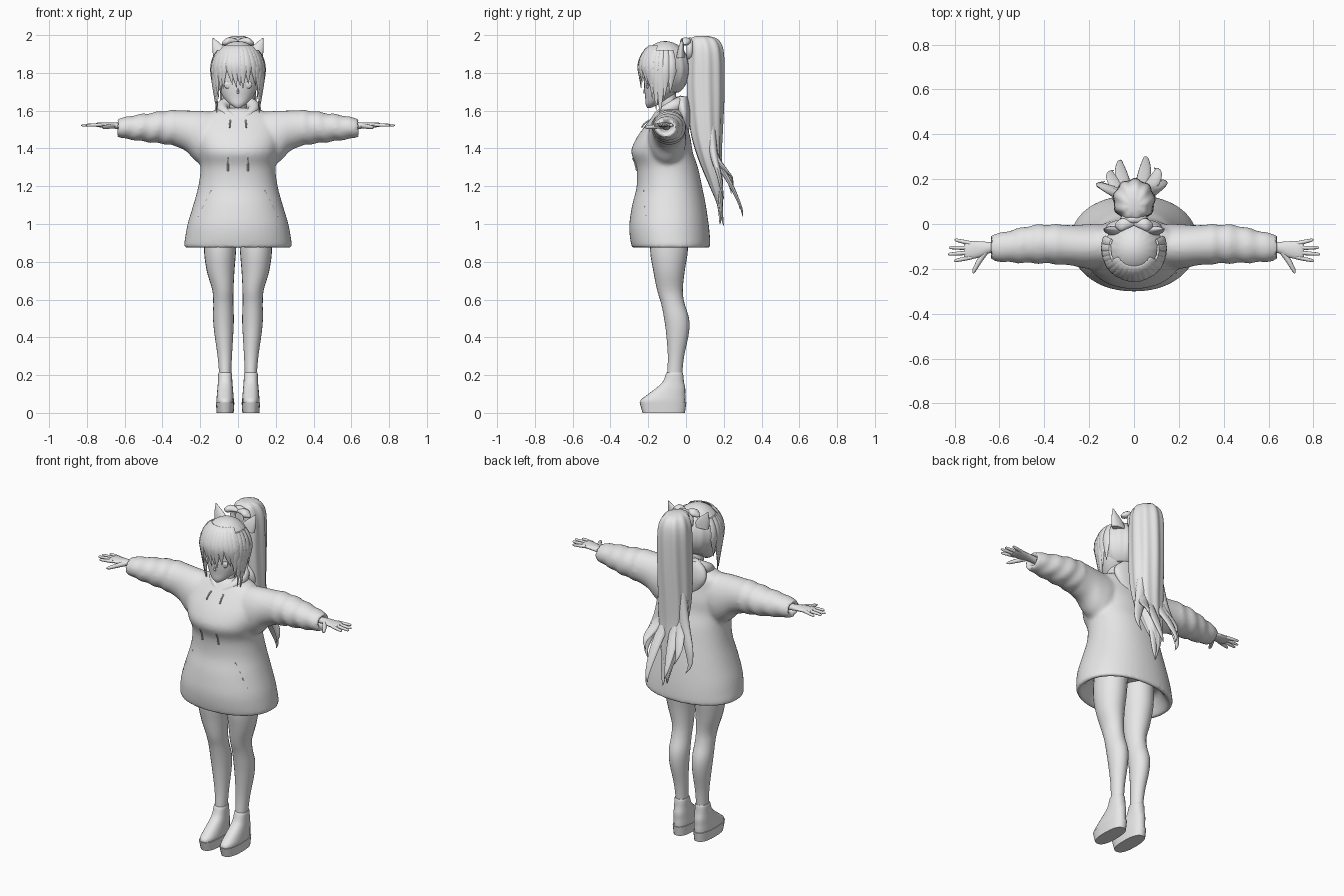
import bpy, bmesh, math, random
from mathutils import Vector

random.seed(4)
if "Cube" in bpy.data.objects:
    bpy.data.objects.remove(bpy.data.objects["Cube"])

GREY = (0.8, 0.8, 0.8, 1)
mat = bpy.data.materials.new("plain_grey")
mat.use_nodes = True
mat.diffuse_color = GREY
mat.node_tree.nodes["Principled BSDF"].inputs["Base Color"].default_value = GREY
made = []
SIDES = (("left", 1), ("right", -1))


def finish(name, mesh):
    mesh.materials.clear()
    mesh.materials.append(mat)
    ob = bpy.data.objects.new(name, mesh)
    bpy.context.collection.objects.link(ob)
    made.append(ob)
    return ob


def smooth_rows(rows, sub):
    """Catmull-Rom interpolation of profile rows."""
    out, n = [], len(rows)
    for i in range(n - 1):
        quad = [rows[max(i - 1, 0)], rows[i], rows[i + 1], rows[min(i + 2, n - 1)]]
        for k in range(sub):
            t = k / sub
            out.append([0.5 * (2 * b + (c - a) * t + (2 * a - 5 * b + 4 * c - d) * t * t
                        + (3 * b - a - 3 * c + d) * t ** 3) for a, b, c, d in zip(*quad)])
    return out + [list(rows[-1])]


def rings(rows, axis="z", side=1, seg=24, sub=4, power=1, bump=None):
    """Elliptical cross-sections: position, two centres, two radii."""
    result = []
    for p, a, b, ra, rb in smooth_rows(rows, sub):
        ring = []
        for i in range(seg):
            t = math.tau * i / seg
            c, s = math.cos(t), math.sin(t)
            k = 1 + (bump(p, t) if bump else 0)
            u = a + ra * k * math.copysign(abs(c) ** power, c)
            v = b + rb * k * math.copysign(abs(s) ** power, s)
            ring.append((u * side, v, p) if axis == "z" else (p * side, u, v))
        result.append(ring)
    return result


def shell(name, *groups):
    """Skin one or more stacks of rings, capping both ends."""
    bm = bmesh.new()
    for group in groups:
        loops = [[bm.verts.new(co) for co in ring] for ring in group]
        n = len(loops[0])
        for lo, hi in zip(loops, loops[1:]):
            for i in range(n):
                j = (i + 1) % n
                bm.faces.new((lo[i], lo[j], hi[j], hi[i]))
        bm.faces.new(loops[0])
        bm.faces.new(loops[-1])
    bmesh.ops.recalc_face_normals(bm, faces=bm.faces)
    mesh = bpy.data.meshes.new(name)
    bm.to_mesh(mesh)
    bm.free()
    return finish(name, mesh)


def tube(name, points, radii, cyclic=False):
    """Round tube along a path, turned into a mesh."""
    cu = bpy.data.curves.new(name, "CURVE")
    cu.dimensions, cu.bevel_depth, cu.bevel_resolution = "3D", 1, 3
    cu.use_fill_caps = True
    sp = cu.splines.new("POLY")
    sp.points.add(len(points) - 1)
    sp.use_cyclic_u = cyclic
    for pt, co, r in zip(sp.points, points, radii):
        pt.co, pt.radius = (*co, 1), r
    ob = bpy.data.objects.new(name, cu)
    bpy.context.collection.objects.link(ob)
    mesh = bpy.data.meshes.new_from_object(ob.evaluated_get(bpy.context.evaluated_depsgraph_get()))
    bpy.data.objects.remove(ob)
    return finish(name, mesh)


# Oversized hoodie: folded hem, torso and sleeves fused together
BODY = [(.96, 0, -.08, .2, .14), (.89, 0, -.08, .25, .175), (.87, 0, -.08, .276, .203),
        (.885, 0, -.08, .285, .208), (.93, 0, -.085, .28, .212), (1.0, 0, -.09, .267, .21),
        (1.1, 0, -.09, .237, .195), (1.2, 0, -.088, .21, .173), (1.3, 0, -.1, .198, .163),
        (1.38, 0, -.127, .21, .163), (1.45, 0, -.12, .225, .145), (1.52, 0, -.105, .22, .112),
        (1.57, 0, -.09, .19, .088), (1.6, 0, -.085, .13, .07), (1.615, 0, -.085, .08, .05)]
SLEEVE = [(.05, -.095, 1.5, .08, .08), (.15, -.1, 1.45, .1, .145), (.22, -.1, 1.465, .098, .135),
          (.28, -.095, 1.495, .09, .106), (.36, -.09, 1.51, .088, .092), (.45, -.09, 1.51, .085, .08),
          (.55, -.1, 1.51, .072, .066), (.62, -.105, 1.508, .06, .053), (.638, -.105, 1.508, .055, .047),
          (.63, -.105, 1.51, .034, .027), (.59, -.105, 1.512, .028, .022)]


def wrinkle(x, t):
    return 0.045 * math.sin(75 * x + 1.6 * math.sin(t) + 0.8 * math.cos(2 * t)) if .34 < x < .61 else 0


hoodie = shell("hoodie", rings(BODY, seg=48, power=.93),
               *[rings(SLEEVE, "x", s, 32, 6, bump=wrinkle) for _, s in SIDES])
remesh = hoodie.modifiers.new("fuse", "REMESH")
remesh.mode, remesh.voxel_size, remesh.use_smooth_shade = "VOXEL", .011, True
relax = hoodie.modifiers.new("relax", "SMOOTH")
relax.factor, relax.iterations = .5, 5


def chest_y(x, z):
    """Front surface of the torso."""
    _, _, cy, rx, ry = min(smooth_rows(BODY[3:], 8), key=lambda r: abs(r[0] - z))
    return cy - ry * math.sqrt(max(0, 1 - (x / rx) ** 2))


# Hood: thick rolled collar, low at the front, with fabric draped behind
collar, thick = [], []
for i in range(32):
    t = math.tau * i / 32
    back = (1 - math.cos(t)) / 2
    collar.append((.095 * math.sin(t) * (.75 + .25 * back), -.095 - .07 * math.cos(t),
                   1.55 + .09 * back ** .6))
    thick.append(.02 + .02 * back)
tube("hood_collar", collar, thick, True)
shell("hood_drape", rings([(1.46, 0, 0, .01, .005), (1.5, 0, -.005, .07, .022), (1.57, 0, -.01, .12, .035),
                           (1.63, 0, -.02, .115, .04), (1.675, 0, -.02, .07, .03)]))

for side, s in SIDES:
    # Pocket seams, drawstrings
    tube(side + "_pocket_seam", [(s * x, chest_y(x, z) - .001, z) for x, z in
         [(.14 + .07 * k / 8, 1.18 - .14 * k / 8) for k in range(9)]], [.004] * 9)
    tube(side + "_drawstring", [(s * .053, chest_y(.053, z) - .006, z) for z in (1.35, 1.32, 1.28)],
         [.003, .004, .005])
    tube(side + "_drawstring_top", [(s * .04, -.195, 1.55), (s * .043, -.222, 1.53), (s * .045, -.236, 1.51)],
         [.004] * 3)

    # Legs
    shell(side + "_leg", rings([(1.0, .09, -.085, .088, .1), (.86, .095, -.09, .085, .1),
          (.75, .092, -.09, .073, .083), (.65, .08, -.085, .056, .068), (.58, .078, -.07, .053, .062),
          (.5, .077, -.05, .055, .066), (.42, .075, -.045, .05, .06), (.3, .07, -.053, .038, .043),
          (.2, .068, -.06, .032, .04), (.12, .068, -.06, .033, .04)], side=s))

    # Platform shoes
    shell(side + "_shoe", rings([(.03, .068, -.12, .044, .115), (.065, .068, -.122, .046, .119),
          (.095, .068, -.105, .044, .101), (.13, .068, -.082, .041, .078), (.165, .068, -.067, .038, .056),
          (.21, .068, -.06, .036, .044), (.212, .068, -.06, .028, .036)], side=s, power=.85))
    shell(side + "_sole", rings([(0, .068, -.118, .045, .112), (.055, .068, -.122, .049, .124)],
          side=s, sub=1, power=.8))

    # Hands
    shell(side + "_palm", rings([(.58, -.105, 1.513, .022, .018), (.64, -.105, 1.52, .024, .017),
          (.69, -.113, 1.523, .036, .014), (.74, -.118, 1.525, .04, .012), (.757, -.118, 1.525, .032, .006)],
          "x", s, 16))
    for finger, base, tip_x, tip_y in (("little", -.087, .8, -.07), ("ring", -.107, .825, -.105),
                                       ("middle", -.127, .83, -.135), ("index", -.148, .803, -.165)):
        ends = Vector((s * .725, base, 1.525)), Vector((s * tip_x, tip_y, 1.522))
        tube(f"{side}_{finger}_finger", [ends[0].lerp(ends[1], k) for k in (0, .5, .92, 1)],
             [.01, .009, .007, .003])
    tube(side + "_thumb", [(s * .66, -.12, 1.52), (s * .69, -.165, 1.515), (s * .712, -.205, 1.512),
         (s * .718, -.22, 1.512)], [.014, .012, .009, .003])

    # Pointed ears, eyes and bow loops
    shell(side + "_pointed_ear", rings([(1.88, .08, -.03, .05, .022), (1.93, .1, -.026, .036, .016),
          (1.985, .132, -.02, .002, .002)], side=s))
    shell(side + "_eye", rings([(1.716, .05, -.2, .008, .006), (1.725, .05, -.202, .02, .009),
          (1.742, .05, -.203, .024, .01), (1.755, .05, -.2, .016, .008)], side=s, seg=16))
    shell(side + "_bow_loop", rings([(.0, 0, 1.965, .008, .008), (.03, .0, 1.97, .022, .016),
          (.06, -.005, 1.965, .028, .02), (.085, -.005, 1.955, .006, .006)], "x", s, 16))

# Neck and head
shell("neck", rings([(1.48, 0, -.085, .06, .055), (1.58, 0, -.085, .045, .045), (1.7, 0, -.1, .045, .045)]))
shell("head", rings([(1.615, 0, -.195, .012, .01), (1.635, 0, -.178, .043, .036), (1.67, 0, -.148, .077, .068),
      (1.72, 0, -.125, .102, .096), (1.78, 0, -.115, .112, .107), (1.85, 0, -.11, .112, .11),
      (1.92, 0, -.11, .085, .085), (1.95, 0, -.11, .03, .03)], seg=32))
shell("nose", rings([(1.69, 0, -.215, .006, .006), (1.697, 0, -.22, .006, .009), (1.72, 0, -.215, .003, .005)],
      seg=10))

# Hair cap, combed in grooves, open over the face
bm = bmesh.new()
bmesh.ops.create_uvsphere(bm, u_segments=64, v_segments=32, radius=1)
for v in bm.verts:
    groove = 1 + .018 * math.cos(16 * math.atan2(v.co.x, v.co.y)) * (1 - v.co.z ** 2)
    v.co = (v.co.x * .13 * groove, v.co.y * .13 * groove - .11, v.co.z * .148 + 1.82)
hidden = [f for f in bm.faces if f.calc_center_median().z < 1.695
          or (f.calc_center_median().y < -.13 and f.calc_center_median().z < 1.82)]
bmesh.ops.delete(bm, geom=hidden, context="FACES")
cap_mesh = bpy.data.meshes.new("hair_cap")
bm.to_mesh(cap_mesh)
bm.free()
cap = finish("hair_cap", cap_mesh)
cap.modifiers.new("thickness", "SOLIDIFY").thickness = .008


def lock(name, start, end, top, bottom, width):
    """Flat tapering lock lying on the head, angles measured from the front."""
    stack = []
    for k in range(11):
        t = k / 10
        z = top + (bottom - top) * t
        phi = start + (end - start) * t * t
        r = .14 * math.sqrt(1 - ((z - 1.82) / .155) ** 2) if z > 1.82 else .14 - .11 * (1.82 - z)
        out = Vector((math.sin(phi), -math.cos(phi), 0))
        along = Vector((math.cos(phi), math.sin(phi), 0))
        w = width * (.6 + .8 * t if t < .5 else 2 * (1 - t) + .02)
        mid = Vector((0, -.11, z)) + out * r
        stack.append([mid + along * w * math.cos(a) + out * .009 * min(1, w / width) * math.sin(a)
                      for a in [math.tau * i / 8 for i in range(8)]])
    shell(name, stack)


# Fringe and face-framing side locks
for i in range(11):
    a = -1.05 + .21 * i
    lock(f"fringe_lock_{i}", a * .9, a + random.uniform(-.05, .22), 1.945,
         1.74 - .035 * abs(a) + random.uniform(-.02, .02), .025)
for side, s in SIDES:
    for i, (a, low) in enumerate(((1.05, 1.66), (1.22, 1.6), (1.4, 1.57), (1.6, 1.66), (1.85, 1.69))):
        lock(f"{side}_side_lock_{i}", s * a, s * (a - .08), 1.92, low, .024)

# Ponytail with tie and trailing wisps
tube("hair_tie", [(.045 * math.cos(a), .02, 1.925 + .045 * math.sin(a))
     for a in [math.tau * i / 24 for i in range(24)]], [.018] * 24, True)
shell("ponytail", rings([(1.995, 0, .085, .03, .03), (1.975, 0, .095, .065, .075), (1.9, 0, .105, .09, .093),
      (1.7, 0, .103, .093, .097), (1.5, 0, .107, .093, .085), (1.35, 0, .125, .085, .062),
      (1.2, -.005, .16, .055, .035), (1.1, -.01, .18, .025, .015), (1.0, 0, .18, .003, .003)],
      seg=56, bump=lambda z, t: .045 * math.cos(9 * t + 3 * z)))
WISPS = ((-.145, .19, 1.1), (.125, .2, 1.13), (.05, .3, 1.04), (-.06, .285, 1.08), (.015, .2, .99),
         (-.1, .24, 1.16), (.1, .25, 1.2))
for i, (x, y, z) in enumerate(WISPS):
    shell(f"ponytail_wisp_{i}", rings([(1.55, x * .4, .13, .03, .025), (1.38, x * .6, .145, .034, .022),
          ((1.38 + z) / 2, x * .95, .4 * .14 + .6 * y, .028, .013), (z + .05, x * 1.05, y - .01, .013, .007),
          (z, x * .9, y, .001, .001)], seg=12))

# Smooth shading with crisp edges kept
bpy.ops.object.select_all(action="DESELECT")
for ob in made:
    ob.select_set(True)
bpy.context.view_layer.objects.active = made[0]
bpy.ops.object.shade_smooth_by_angle(angle=math.radians(50))
